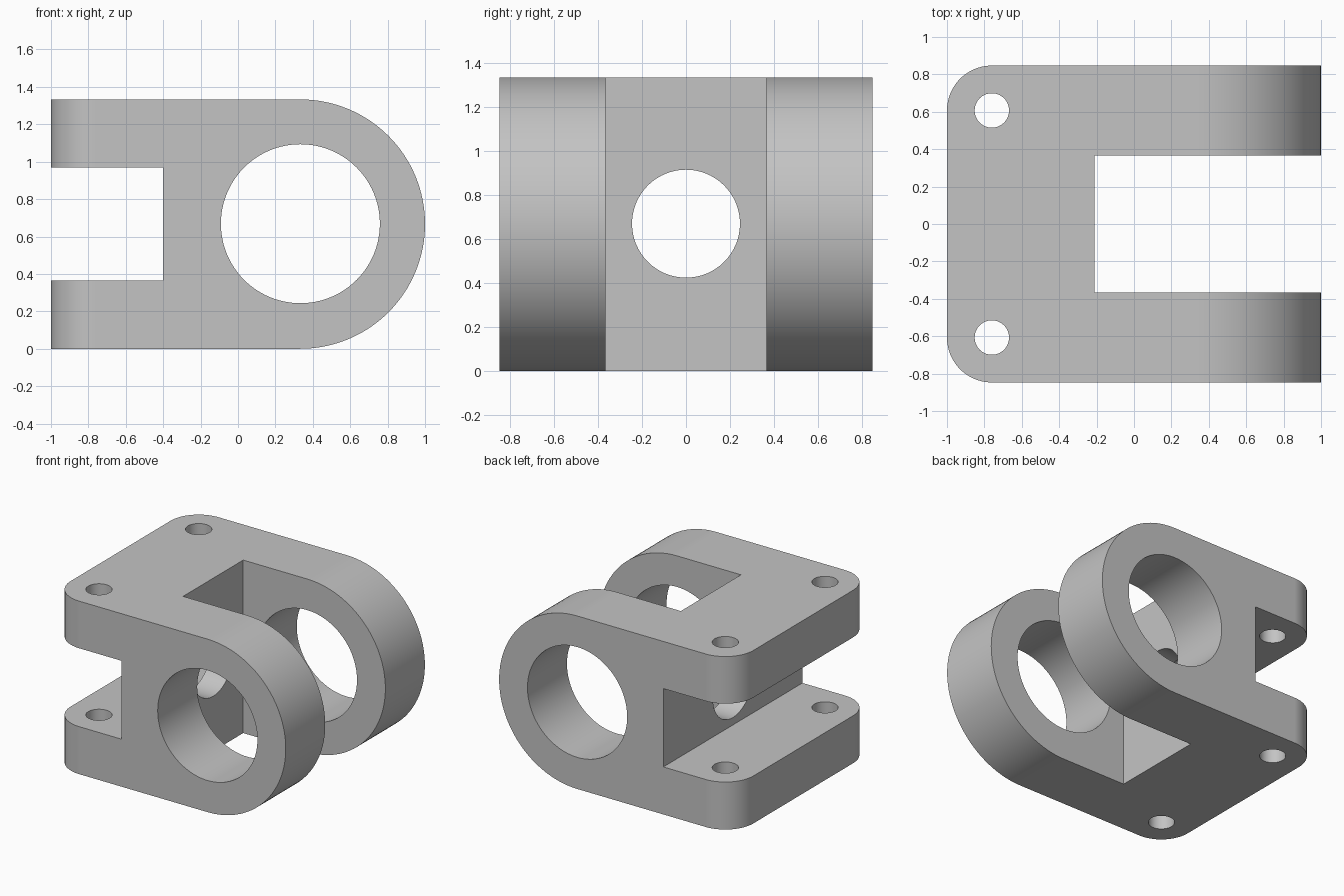
import bpy, bmesh
from math import pi, sin, cos, radians
from mathutils import Matrix, Vector

if "Cube" in bpy.data.objects:
    bpy.data.objects.remove(bpy.data.objects["Cube"], do_unlink=True)

HALF_Y, HEIGHT = 0.847, 1.333
MID_Z = HEIGHT / 2            # also the radius of the rounded ears
EAR_X = 1 - MID_Z             # centre of the ears and their bores
CORNER = 0.24                 # radius of the plate corners

grey = bpy.data.materials.new("grey metal")
grey.use_nodes = True
grey.diffuse_color = (0.55, 0.55, 0.55, 1)
grey.node_tree.nodes["Principled BSDF"].inputs["Base Color"].default_value = (0.55, 0.55, 0.55, 1)


def make_object(name, bm):
    bmesh.ops.recalc_face_normals(bm, faces=bm.faces)
    mesh = bpy.data.meshes.new(name)
    bm.to_mesh(mesh)
    bm.free()
    mesh.materials.append(grey)
    obj = bpy.data.objects.new(name, mesh)
    bpy.context.collection.objects.link(obj)
    return obj


def box(name, low, high):
    bm = bmesh.new()
    low, high = Vector(low), Vector(high)
    size = Matrix.Diagonal((*(high - low), 1))
    bmesh.ops.create_cube(bm, size=1, matrix=Matrix.Translation((low + high) / 2) @ size)
    return make_object(name, bm)


def rod(name, radius, length, centre, axis, sides):
    bm = bmesh.new()
    turn = Vector((0, 0, 1)).rotation_difference(Vector(axis)).to_matrix().to_4x4()
    bmesh.ops.create_cone(bm, cap_ends=True, segments=sides, radius1=radius, radius2=radius,
                          depth=length, matrix=Matrix.Translation(centre) @ turn)
    return make_object(name, bm)


def cut(target, cutter):
    mod = target.modifiers.new("cut", 'BOOLEAN')
    mod.operation, mod.solver, mod.object = 'DIFFERENCE', 'EXACT', cutter
    bpy.ops.object.modifier_apply(modifier=mod.name)
    bpy.data.objects.remove(cutter, do_unlink=True)


# Body: a side profile with one round end, extruded across the width
bm = bmesh.new()
steps = 64
profile = [(-1, HEIGHT), (-1, 0)]
for i in range(steps + 1):
    a = -pi / 2 + pi * i / steps
    profile.append((EAR_X + MID_Z * cos(a), MID_Z + MID_Z * sin(a)))
face = bm.faces.new([bm.verts.new((x, -HALF_Y, z)) for x, z in profile])
side = bmesh.ops.extrude_face_region(bm, geom=[face])["geom"]
bmesh.ops.translate(bm, vec=(0, 2 * HALF_Y, 0),
                    verts=[v for v in side if isinstance(v, bmesh.types.BMVert)])

# Round the upright corners of the plate end
corners = [e for e in bm.edges
           if all(v.co.x < -0.99 for v in e.verts)
           and abs(e.verts[0].co.z - e.verts[1].co.z) > 1]
bmesh.ops.bevel(bm, geom=corners, offset=CORNER, segments=20, profile=0.5,
                affect='EDGES', clamp_overlap=False)
clevis = make_object("clevis_bracket", bm)
bpy.context.view_layer.objects.active = clevis
clevis.select_set(True)

# Slot between the two plates and slot between the two ears
cut(clevis, box("plate_slot", (-2, -2, 0.366), (-0.4, 2, 0.97)))
cut(clevis, box("ear_slot", (-0.212, -0.366, -1), (2, 0.366, 2)))

# Bore through the ears, hole through the web, bolt holes in the plates
cut(clevis, rod("ear_bore", 0.425, 4, (EAR_X, 0, MID_Z + 0.002), (0, 1, 0), 96))
cut(clevis, rod("web_hole", 0.245, 0.6, (-0.3, 0, MID_Z + 0.002), (1, 0, 0), 64))
for y in (-0.607, 0.607):
    cut(clevis, rod("bolt_hole", 0.092, 4, (-0.76, y, MID_Z), (0, 0, 1), 48))

# Smooth the rounds, keep the flats flat
bpy.ops.object.shade_smooth_by_angle(angle=radians(30))
weighted = clevis.modifiers.new("weighted normals", 'WEIGHTED_NORMAL')
weighted.keep_sharp = True
